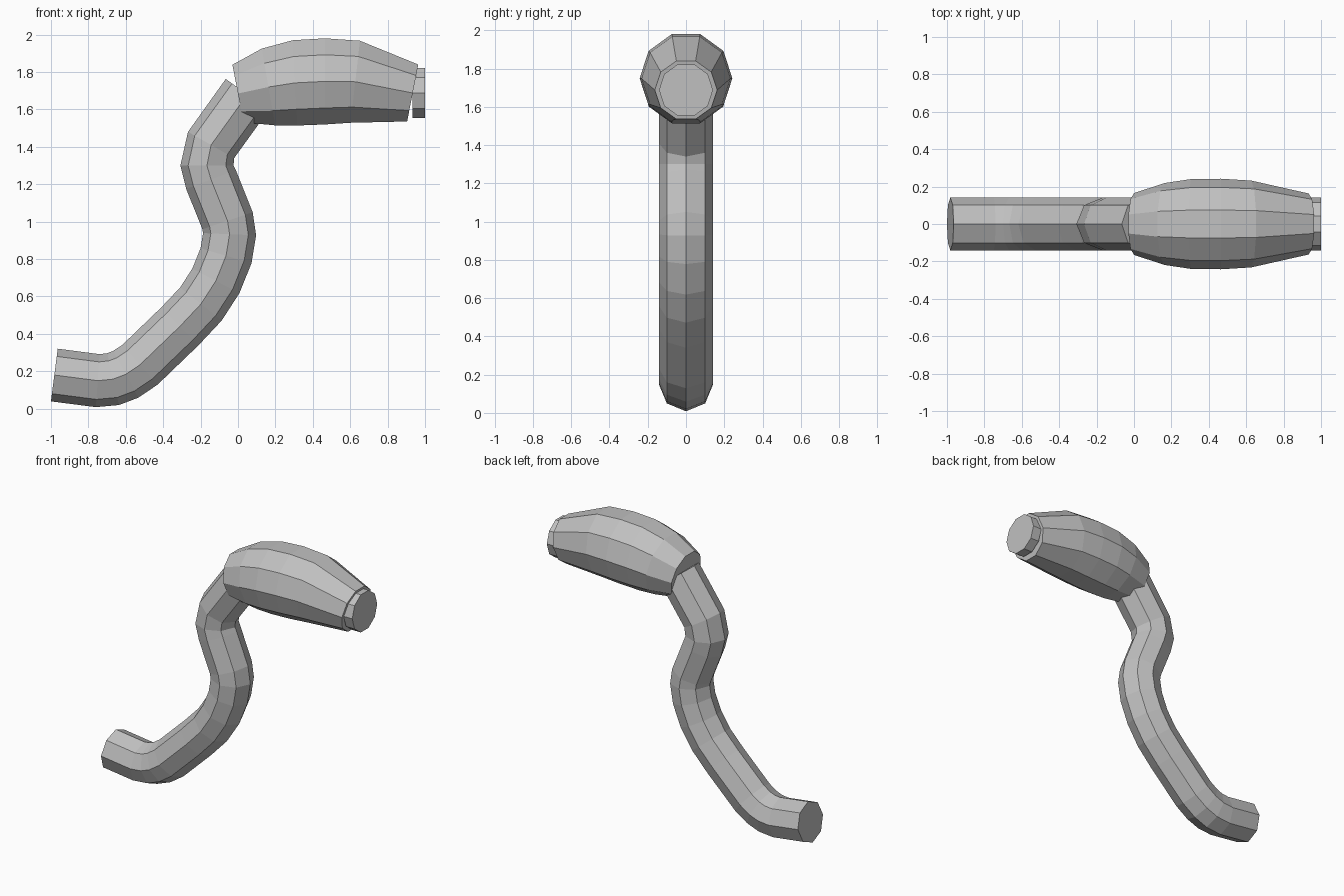
import bpy
import bmesh
from math import sin, cos, pi, radians, atan2

cube = bpy.data.objects.get("Cube")
if cube:
    bpy.data.objects.remove(cube, do_unlink=True)

GREY = 0.53
metal = bpy.data.materials.new("plain grey")
metal.use_nodes = True
metal.diffuse_color = (GREY, GREY, GREY, 1)
metal.node_tree.nodes["Principled BSDF"].inputs["Base Color"].default_value = (GREY, GREY, GREY, 1)


def loft(name, rings, sides, phase=0.0):
    """Skin capped rings given as (x, z, radius, lean); lean tips the ring's top towards +x."""
    bm = bmesh.new()
    loops = []
    for x, z, r, lean in rings:
        loop = []
        for i in range(sides):
            a = 2 * pi * i / sides + phase
            up = r * sin(a)
            loop.append(bm.verts.new((x + up * sin(lean), r * cos(a), z + up * cos(lean))))
        loops.append(loop)
    for low, high in zip(loops, loops[1:]):
        for i in range(sides):
            j = (i + 1) % sides
            bm.faces.new((low[i], low[j], high[j], high[i]))
    bm.faces.new(loops[0])
    bm.faces.new(loops[-1])
    bmesh.ops.recalc_face_normals(bm, faces=bm.faces)
    mesh = bpy.data.meshes.new(name)
    bm.to_mesh(mesh)
    bm.free()
    mesh.materials.append(metal)
    obj = bpy.data.objects.new(name, mesh)
    bpy.context.collection.objects.link(obj)
    return obj


# Curved eight-sided arm, swept along an S-shaped path
path = [(-.982, .18), (-.75, .15), (-.668, .158), (-.6, .184), (-.524, .235),
        (-.31, .441), (-.198, .56), (-.118, .684), (-.064, .818), (-.045, .933),
        (-.056, 1.005), (-.144, 1.225), (-.166, 1.3), (-.144, 1.41), (.05, 1.68)]
arm = []
for i, (x, z) in enumerate(path):
    x0, z0 = path[max(i - 1, 0)]
    x1, z1 = path[min(i + 1, len(path) - 1)]
    arm.append((x, z, .142, atan2(z0 - z1, x1 - x0)))
loft("arm", arm, 8)

# Bulging ten-sided head with leaning end rings
head = [(0, 1.685, .165, -11), (.163, 1.72, .219, -10), (.305, 1.742, .24, -3),
        (.465, 1.75, .242, 0), (.627, 1.748, .232, 6.5), (.934, 1.688, .163, 11)]
loft("head", [(x, z, r, radians(lean)) for x, z, r, lean in head], 10)

# Short collar on the outlet end of the head
loft("outlet_collar", [(.932, 1.688, .141, 0), (1, 1.688, .141, 0)], 10)
